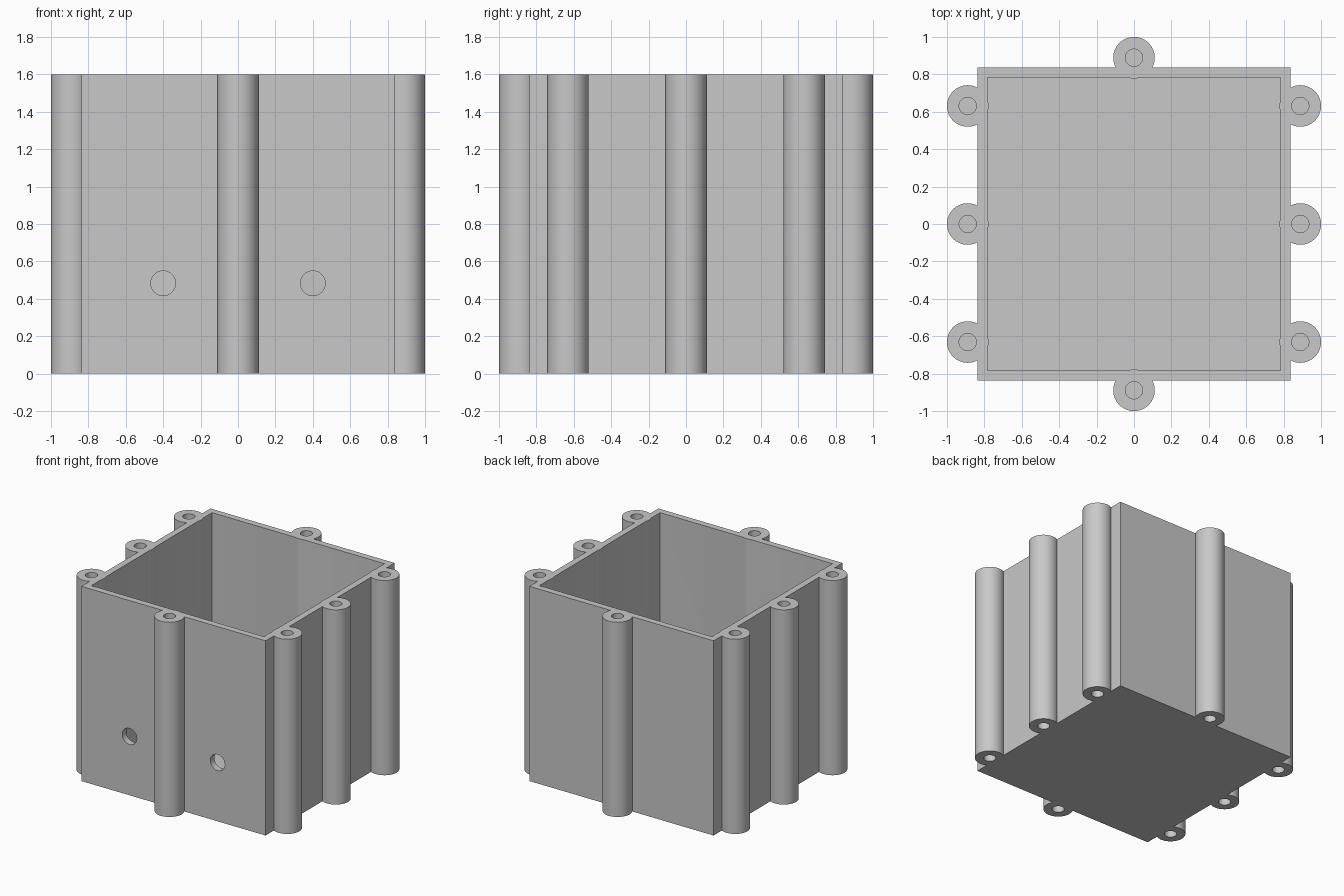
import bpy
import bmesh
import math
from mathutils import Matrix

default = bpy.data.objects.get("Cube")
if default:
    bpy.data.objects.remove(default, do_unlink=True)

HEIGHT = 1.6
HALF = 0.837          # casing half width
WALL = 0.075
FLOOR = 0.075
BOSS_R, HOLE_R, HOLE_DEPTH = 0.111, 0.046, 0.4
BOSS_OUT, BOSS_SIDE = 0.889, 0.631
SEGMENTS = 64

grey = bpy.data.materials.new("plain grey")
grey.use_nodes = True
colour = (0.58, 0.58, 0.58, 1)
grey.diffuse_color = colour
grey.node_tree.nodes["Principled BSDF"].inputs["Base Color"].default_value = colour


def make_object(name, bm):
    bmesh.ops.recalc_face_normals(bm, faces=bm.faces)
    mesh = bpy.data.meshes.new(name)
    bm.to_mesh(mesh)
    bm.free()
    mesh.materials.append(grey)
    obj = bpy.data.objects.new(name, mesh)
    bpy.context.collection.objects.link(obj)
    return obj


def make_casing():
    """Open-topped square box with a floor."""
    bm = bmesh.new()
    bmesh.ops.create_cube(bm, size=1)
    bmesh.ops.scale(bm, verts=bm.verts, vec=(2 * HALF, 2 * HALF, HEIGHT))
    bmesh.ops.translate(bm, verts=bm.verts, vec=(0, 0, HEIGHT / 2))
    top = max(bm.faces, key=lambda f: f.calc_center_median().z)
    bmesh.ops.inset_region(bm, faces=[top], thickness=WALL)
    pit = bmesh.ops.extrude_discrete_faces(bm, faces=[top])["faces"][0]
    bmesh.ops.translate(bm, verts=pit.verts, vec=(0, 0, FLOOR - HEIGHT))
    return make_object("casing", bm)


def make_boss(x, y):
    """Round column with a blind screw hole in each end."""
    profile = [(HOLE_R, HOLE_DEPTH), (HOLE_R, 0), (BOSS_R, 0),
               (BOSS_R, HEIGHT), (HOLE_R, HEIGHT), (HOLE_R, HEIGHT - HOLE_DEPTH)]
    bm = bmesh.new()
    angles = [math.tau * i / SEGMENTS for i in range(SEGMENTS)]
    rings = [[bm.verts.new((x + r * math.cos(a), y + r * math.sin(a), z))
              for a in angles] for r, z in profile]
    for low, high in zip(rings, rings[1:]):
        for i in range(SEGMENTS):
            j = (i + 1) % SEGMENTS
            bm.faces.new((low[i], low[j], high[j], high[i]))
    bm.faces.new(rings[0])
    bm.faces.new(rings[-1])
    return make_object("screw_boss", bm)


def make_cable_cutter(x):
    """Cylinder that pierces the front wall."""
    bm = bmesh.new()
    place = Matrix.Translation((x, -HALF, 0.483)) @ Matrix.Rotation(math.pi / 2, 4, "X")
    bmesh.ops.create_cone(bm, cap_ends=True, segments=SEGMENTS, radius1=0.066,
                          radius2=0.066, depth=4 * WALL, matrix=place)
    return make_object("cable_hole_cutter", bm)


def combine(target, tool, operation):
    mod = target.modifiers.new(tool.name, "BOOLEAN")
    mod.operation = operation
    mod.solver = "EXACT"
    mod.object = tool
    bpy.context.view_layer.objects.active = target
    bpy.ops.object.modifier_apply(modifier=mod.name)
    bpy.data.objects.remove(tool, do_unlink=True)


casing = make_casing()

# Screw bosses: three on each side, one on the front and the back
spots = [(sx * BOSS_OUT, y) for sx in (-1, 1) for y in (-BOSS_SIDE, 0, BOSS_SIDE)]
spots += [(0, -BOSS_OUT), (0, BOSS_OUT)]
for x, y in spots:
    combine(casing, make_boss(x, y), "UNION")

# Cable holes in the front wall
for x in (-0.4, 0.4):
    combine(casing, make_cable_cutter(x), "DIFFERENCE")

# Smooth the round surfaces, keep edges sharp
bpy.ops.object.select_all(action="DESELECT")
casing.select_set(True)
bpy.context.view_layer.objects.active = casing
bpy.ops.object.shade_smooth_by_angle(angle=math.radians(30))
